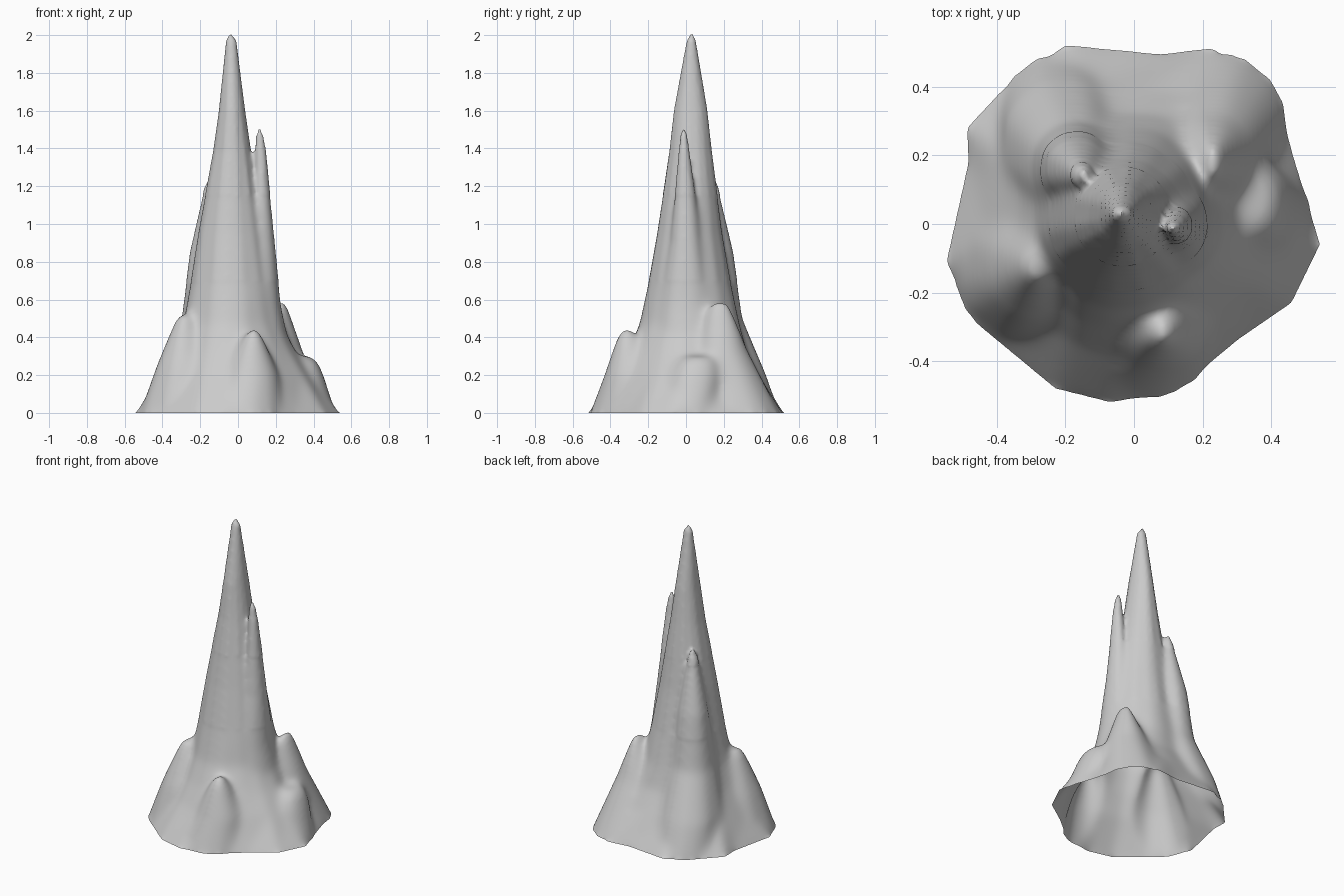
import bpy, bmesh, math

# Ground outline of the rock
OUTLINE = [(0.543, -0.06), (0.47, 0.18), (0.42, 0.36), (0.23, 0.513), (0.08, 0.495),
           (-0.2, 0.522), (-0.39, 0.385), (-0.487, 0.28), (-0.483, 0.18), (-0.547, -0.11),
           (-0.465, -0.285), (-0.23, -0.48), (-0.07, -0.52), (0.12, -0.49),
           (0.30, -0.34), (0.46, -0.23)]

# Each peak is a stack of ellipses: z, centre x, centre y, radius x, radius y
MAIN = [(0.2, -0.01, 0.01, 0.40, 0.39), (0.33, -0.02, 0.01, 0.325, 0.32),
        (0.47, -0.03, 0.02, 0.265, 0.27), (0.7, -0.033, 0.02, 0.222, 0.22),
        (0.95, -0.035, 0.02, 0.18, 0.175),
        (1.38, -0.032, 0.025, 0.103, 0.115), (1.6, -0.032, 0.025, 0.071, 0.09),
        (1.97, -0.036, 0.028, 0.028, 0.025), (2.004, -0.04, 0.03, 0.008, 0.008)]
PEAKS = [
    # tall side spire
    [(0, 0.10, 0, 0.25, 0.25), (0.57, 0.105, 0, 0.125, 0.15), (0.9, 0.12, 0, 0.077, 0.085),
     (1.2, 0.125, -0.005, 0.042, 0.05), (1.38, 0.12, -0.01, 0.03, 0.03),
     (1.47, 0.115, -0.012, 0.02, 0.018), (1.505, 0.113, -0.012, 0.006, 0.006)],
    # back left shoulder
    [(0, -0.21, 0.26, 0.2, 0.24), (0.2, -0.2, 0.22, 0.19, 0.21), (0.5, -0.17, 0.155, 0.133, 0.148),
     (0.85, -0.165, 0.16, 0.093, 0.093), (1.19, -0.15, 0.14, 0.03, 0.033),
     (1.24, -0.145, 0.14, 0.01, 0.015)],
    # back right shoulder
    [(0, 0.24, 0.27, 0.21, 0.23), (0.33, 0.22, 0.19, 0.125, 0.14),
     (0.55, 0.23, 0.18, 0.038, 0.065), (0.59, 0.23, 0.18, 0.02, 0.045)],
    # left buttress
    [(0, -0.29, -0.13, 0.235, 0.235), (0.25, -0.29, -0.13, 0.145, 0.155),
     (0.49, -0.285, -0.12, 0.05, 0.06), (0.525, -0.28, -0.12, 0.03, 0.04)],
    # front buttress
    [(0, 0.03, -0.30, 0.22, 0.21), (0.2, 0.07, -0.29, 0.15, 0.145),
     (0.4, 0.08, -0.31, 0.055, 0.058), (0.45, 0.085, -0.315, 0.018, 0.028)],
    # small right knob
    [(0, 0.39, 0.01, 0.13, 0.15), (0.2, 0.37, 0.05, 0.085, 0.13),
     (0.27, 0.365, 0.06, 0.06, 0.1), (0.3, 0.33, 0.07, 0.06, 0.08)],
]


def ellipse(z, cx, cy, rx, ry, shape=0.0):
    """Ellipse at height z, blended towards the ground outline by shape."""
    ring = []
    for ox, oy in OUTLINE:
        a = math.atan2(oy, ox)
        x, y = math.cos(a), math.sin(a)
        ring.append((cx + rx * (x + (ox / 0.52 - x) * shape),
                     cy + ry * (y + (oy / 0.52 - y) * shape), z))
    return ring


def loft(bm, rings):
    """Closed skin through a stack of rings."""
    vs = [[bm.verts.new(p) for p in r] for r in rings]
    n = len(OUTLINE)
    for lo, hi in zip(vs, vs[1:]):
        for i in range(n):
            j = (i + 1) % n
            bm.faces.new((lo[i], lo[j], hi[j], hi[i]))
    bm.faces.new(list(reversed(vs[0])))
    bm.faces.new(vs[-1])


bm = bmesh.new()
# Main spire, flaring into the ground outline and carried below ground for a clean cut
loft(bm, [[(x * 1.05, y * 1.05, -0.08) for x, y in OUTLINE],
          [(x, y, 0) for x, y in OUTLINE]] +
     [ellipse(*lv, shape=max(0, 0.6 - lv[0])) for lv in MAIN])
# Side peaks and buttresses
for k, peak in enumerate(PEAKS):
    z, *rest = peak[0]
    loft(bm, [ellipse(-0.03 - 0.005 * k, *rest)] + [ellipse(*lv) for lv in peak])

mesh = bpy.data.meshes.new("rock_spire")
bm.to_mesh(mesh)
bm.free()
rock = bpy.data.objects.new("rock_spire", mesh)
bpy.context.collection.objects.link(rock)

# Fuse the peaks into one skin
rem = rock.modifiers.new("fuse", 'REMESH')
rem.mode = 'VOXEL'
rem.voxel_size = 0.012
soft = rock.modifiers.new("soften", 'SMOOTH')
soft.factor = 0.5
soft.iterations = 2
dg = bpy.context.evaluated_depsgraph_get()
fused = bpy.data.meshes.new_from_object(rock.evaluated_get(dg))
rock.modifiers.clear()

# Cut open at the ground, then melt the buttresses into the main spire
bm = bmesh.new()
bm.from_mesh(fused)
bmesh.ops.bisect_plane(bm, geom=bm.verts[:] + bm.edges[:] + bm.faces[:], dist=1e-5,
                       plane_co=(0, 0, 0), plane_no=(0, 0, 1), clear_inner=True)
for top, passes in ((1.15, 10), (0.7, 22)):
    lower = [v for v in bm.verts if v.co.z < top and not v.is_boundary]
    for _ in range(passes):
        bmesh.ops.smooth_vert(bm, verts=lower, factor=0.5,
                              use_axis_x=True, use_axis_y=True, use_axis_z=True)
for f in bm.faces:
    f.smooth = True
bm.to_mesh(fused)
bm.free()
rock.data = fused

# Single stone colour
stone = bpy.data.materials.new("stone_grey")
stone.diffuse_color = (0.6, 0.6, 0.6, 1)
fused.materials.clear()
fused.materials.append(stone)
